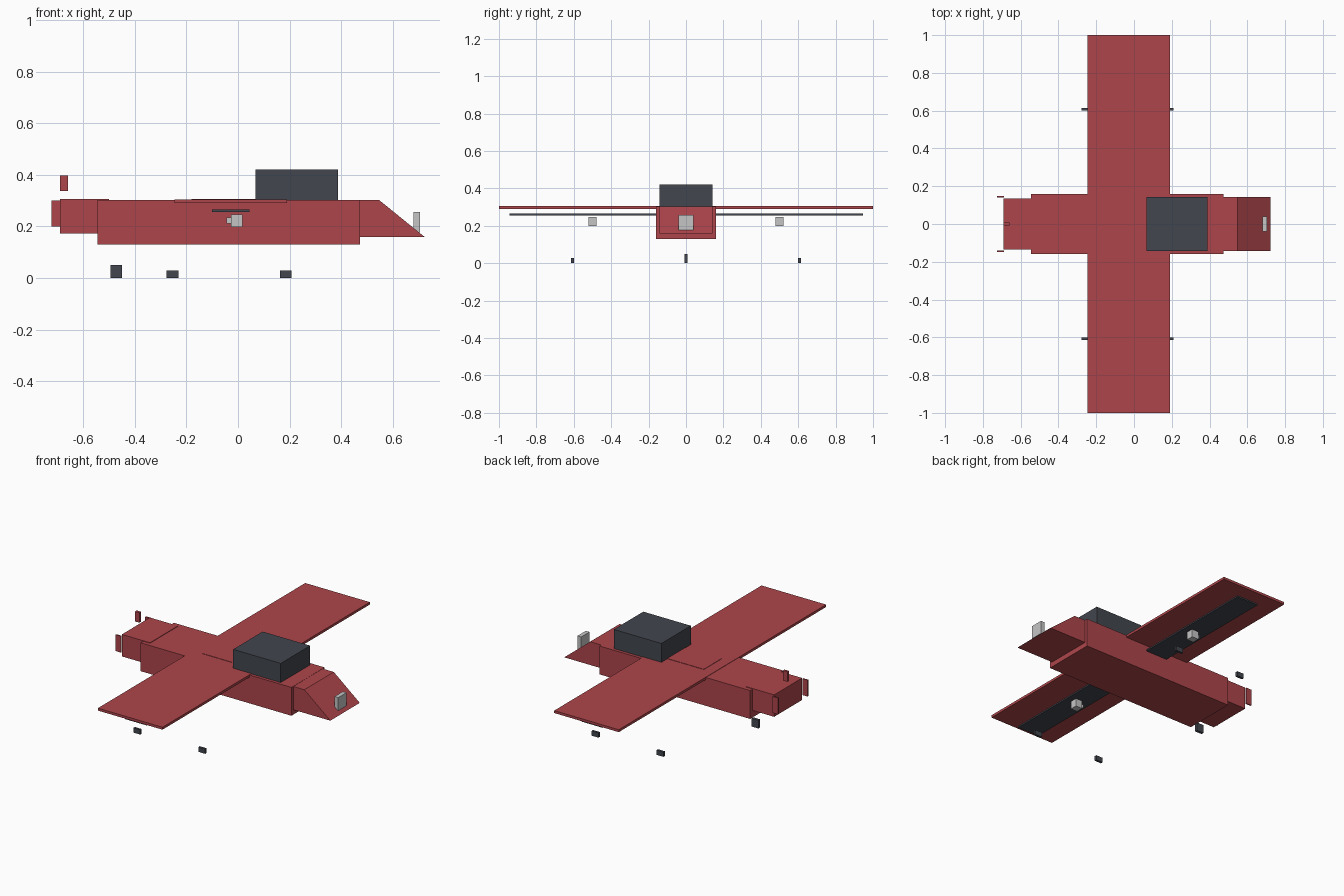
import bpy

cube = bpy.data.objects.get("Cube")
if cube:
    bpy.data.objects.remove(cube, do_unlink=True)


def material(name, color):
    m = bpy.data.materials.new(name)
    m.use_nodes = True
    m.diffuse_color = (*color, 1)
    m.node_tree.nodes["Principled BSDF"].inputs["Base Color"].default_value = (*color, 1)
    return m


red = material("red paint", (0.42, 0.06, 0.07))
dark = material("dark slate", (0.054, 0.061, 0.077))
grey = material("light grey", (0.56, 0.56, 0.56))


def prism(name, profile, y0, y1, mat):
    """Extrude an x-z outline from y0 to y1."""
    n = len(profile)
    verts = [(x, y, z) for y in (y0, y1) for x, z in profile]
    faces = [tuple(range(n)), tuple(reversed(range(n, 2 * n)))]
    faces += [(i, i + n, (i + 1) % n + n, (i + 1) % n) for i in range(n)]
    mesh = bpy.data.meshes.new(name)
    mesh.from_pydata(verts, [], faces)
    mesh.materials.append(mat)
    obj = bpy.data.objects.new(name, mesh)
    bpy.context.collection.objects.link(obj)
    return obj


def box(name, x, z, mat, half, y=0):
    outline = [(x[0], z[0]), (x[1], z[0]), (x[1], z[1]), (x[0], z[1])]
    return prism(name, outline, y - half, y + half, mat)


# Body
box("fuselage", (-0.545, 0.473), (0.13, 0.303), red, 0.16)
box("tail_section", (-0.69, -0.5), (0.172, 0.306), red, 0.135)
prism("nose", [(0.46, 0.16), (0.723, 0.16), (0.548, 0.302), (0.46, 0.302)],
      -0.142, 0.142, red)
box("roof_panel", (-0.18, 0.2), (0.29, 0.307), red, 0.085)
box("cabin", (0.067, 0.388), (0.3, 0.42), dark, 0.142)
box("nose_plate", (0.68, 0.705), (0.177, 0.257), grey, 0.04)

# Wing
box("wing", (-0.246, 0.19), (0.29, 0.305), red, 1.0)

# Tail fins and tail wheel
box("upper_fin", (-0.69, -0.66), (0.337, 0.398), red, 0.008)
box("tail_wheel", (-0.495, -0.449), (0, 0.05), dark, 0.008)

# Paired parts
for side, s in (("left", 1), ("right", -1)):
    box(side + "_tail_fin", (-0.724, -0.688), (0.2, 0.3), red, 0.004, s * 0.143)
    box(side + "_under_wing_plate", (-0.1, 0.045), (0.256, 0.265), dark, 0.395, s * 0.55)
    box(side + "_engine", (-0.027, 0.018), (0.198, 0.246), grey, 0.022, s * 0.5)
    box(side + "_engine_stub", (-0.045, -0.02), (0.212, 0.234), grey, 0.01, s * 0.5)
    for place, x in (("rear", -0.254), ("front", 0.185)):
        box(f"{side}_{place}_wheel", (x - 0.023, x + 0.023), (0, 0.029), dark,
            0.007, s * 0.607)
